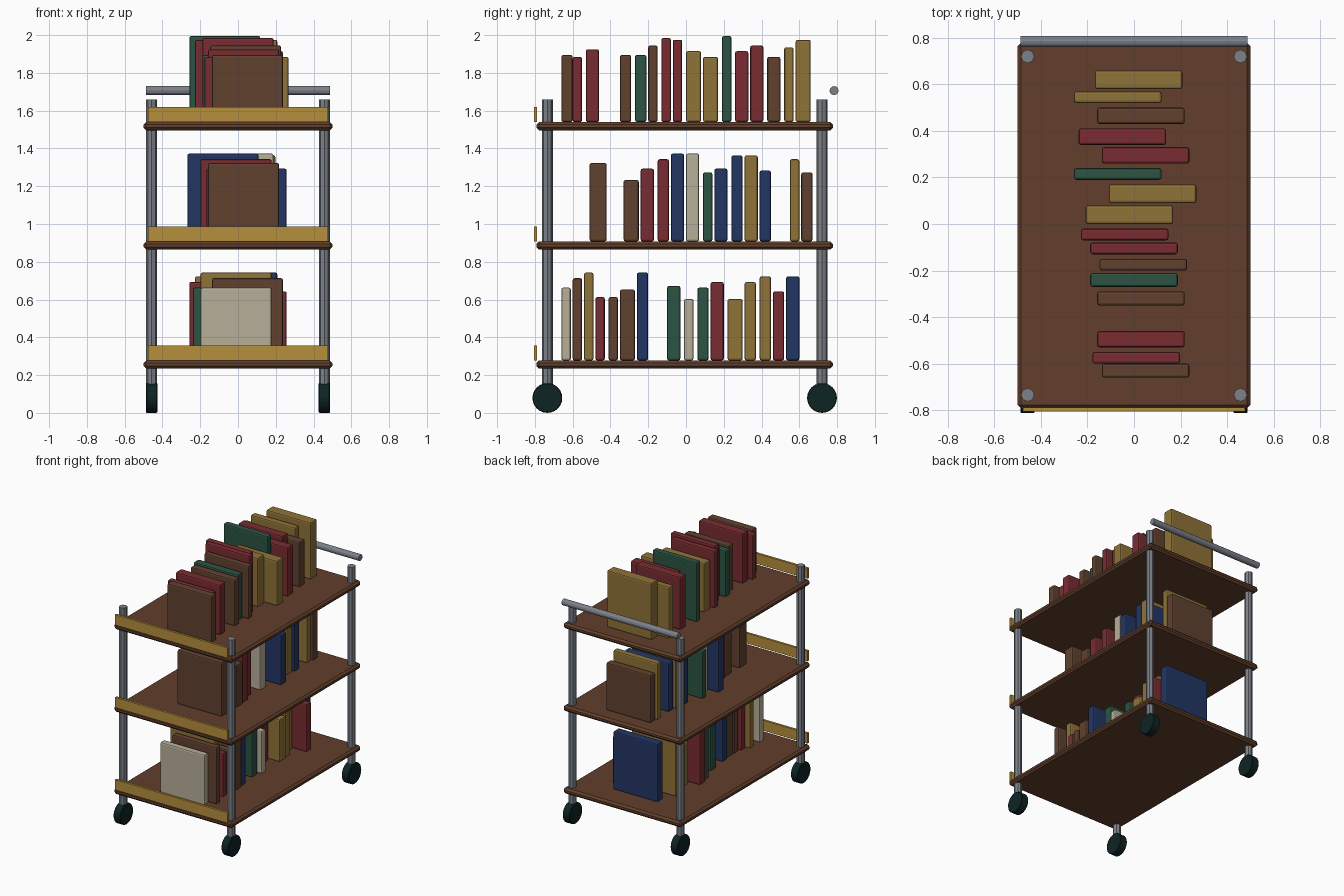
import bpy, math

if "Cube" in bpy.data.objects:
    bpy.data.objects.remove(bpy.data.objects["Cube"])


def material(name, r, g, b):
    lin = [((c / 255 + 0.055) / 1.055) ** 2.4 if c > 10 else c / 3295 for c in (r, g, b)]
    m = bpy.data.materials.new(name)
    m.diffuse_color = (*lin, 1)
    m.use_nodes = True
    m.node_tree.nodes["Principled BSDF"].inputs["Base Color"].default_value = m.diffuse_color
    return m


WOOD = material("shelf wood", 98, 63, 44)
GOLD = material("golden wood", 182, 142, 60)
STEEL = material("grey steel", 124, 130, 138)
RUBBER = material("dark rubber", 14, 36, 36)
BOOK = {
    "n": material("brown cover", 96, 65, 47),
    "r": material("red cover", 121, 44, 49),
    "g": material("green cover", 44, 83, 67),
    "y": material("ochre cover", 144, 115, 56),
    "b": material("blue cover", 34, 54, 100),
    "c": material("cream cover", 184, 175, 153),
}


def box(name, lo, hi, mat, bevel=0.0, segments=1):
    bpy.ops.mesh.primitive_cube_add(size=1, location=[(a + b) / 2 for a, b in zip(lo, hi)])
    o = bpy.context.object
    o.name = name
    o.scale = [b - a for a, b in zip(lo, hi)]
    bpy.ops.object.transform_apply(location=False, rotation=False, scale=True)
    o.data.materials.append(mat)
    if bevel:
        m = o.modifiers.new("rounded edges", 'BEVEL')
        m.width, m.segments = bevel, segments
    return o


def cylinder(name, loc, radius, length, sides, mat, along_x=False):
    bpy.ops.mesh.primitive_cylinder_add(
        vertices=sides, radius=radius, depth=length, location=loc,
        rotation=(0, math.pi / 2 if along_x else 0, 0))
    o = bpy.context.object
    o.name = name
    o.data.materials.append(mat)
    return o


MID_Y = -0.007
SHELF_TOPS = (0.278, 0.908, 1.54)

# Shelves, each with a lip along the front edge
for top in SHELF_TOPS:
    box("shelf", (-0.5, MID_Y - 0.785, top - 0.044), (0.5, MID_Y + 0.785, top), WOOD, 0.014)
    box("front_lip", (-0.477, -0.806, top), (0.477, -0.788, top + 0.079), GOLD)

# Corner posts and wheels
for x in (-0.457, 0.457):
    for y in (MID_Y - 0.727, MID_Y + 0.727):
        cylinder("post", (x, y, 0.87), 0.029, 1.58, 8, STEEL)
        w = cylinder("wheel", (x, y, 0.079), 0.079, 0.06, 24, RUBBER, True)
        m = w.modifiers.new("rounded rim", 'BEVEL')
        m.width, m.limit_method, m.angle_limit = 0.004, 'ANGLE', math.radians(40)

# Push handle at the back
cylinder("push_handle", (0, 0.784, 1.706), 0.024, 0.976, 12, STEEL, True)

# Books as rows from front to back: colour, y start, thickness, height, x centre (hundredths)
ROWS = (
    "c -66 5 38 -1, n -60 5 43 5, y -54 5 46 -1, r -48 5 33 2, n -41 5 33 3, n -35 8 37 3,"
    "b -26 6 46 2, g -10 7 39 0, c -1 5 32 2, g 6 6 38 -5, r 13 7 41 -7, y 22 8 32 1,"
    "y 31 6 41 0, y 39 6 44 -4, r 46 6 36 7, b 53 7 44 1",
    "n -51 9 41 3, n -33 8 32 3, r -24 7 38 2, r -15 6 43 -1, b -8 7 46 -8, c 0 7 46 0,"
    "g 9 5 36 -5, b 15 7 38 7, b 24 6 45 0, y 31 7 45 1, b 39 6 37 2, y 55 5 43 1,"
    "n 61 6 36 2",
    "n -66 6 35 5, r -60 5 34 1, r -53 7 38 3, n -35 6 35 3, g -27 6 35 0, n -20 5 40 4,"
    "r -13 5 44 0, r -7 5 43 -4, y 0 8 37 -2, y 9 8 34 8, g 19 5 45 -7, r 26 7 37 5,"
    "r 34 7 40 -5, n 43 7 34 3, y 52 5 39 -7, y 58 8 43 2",
)
for top, row in zip(SHELF_TOPS, ROWS):
    for entry in row.split(","):
        colour, *nums = entry.split()
        y, t, h, x = (int(n) / 100 for n in nums)
        box("book", (x - 0.188, y, top), (x + 0.188, y + t, top + h + 0.005),
            BOOK[colour], 0.01, 2)
